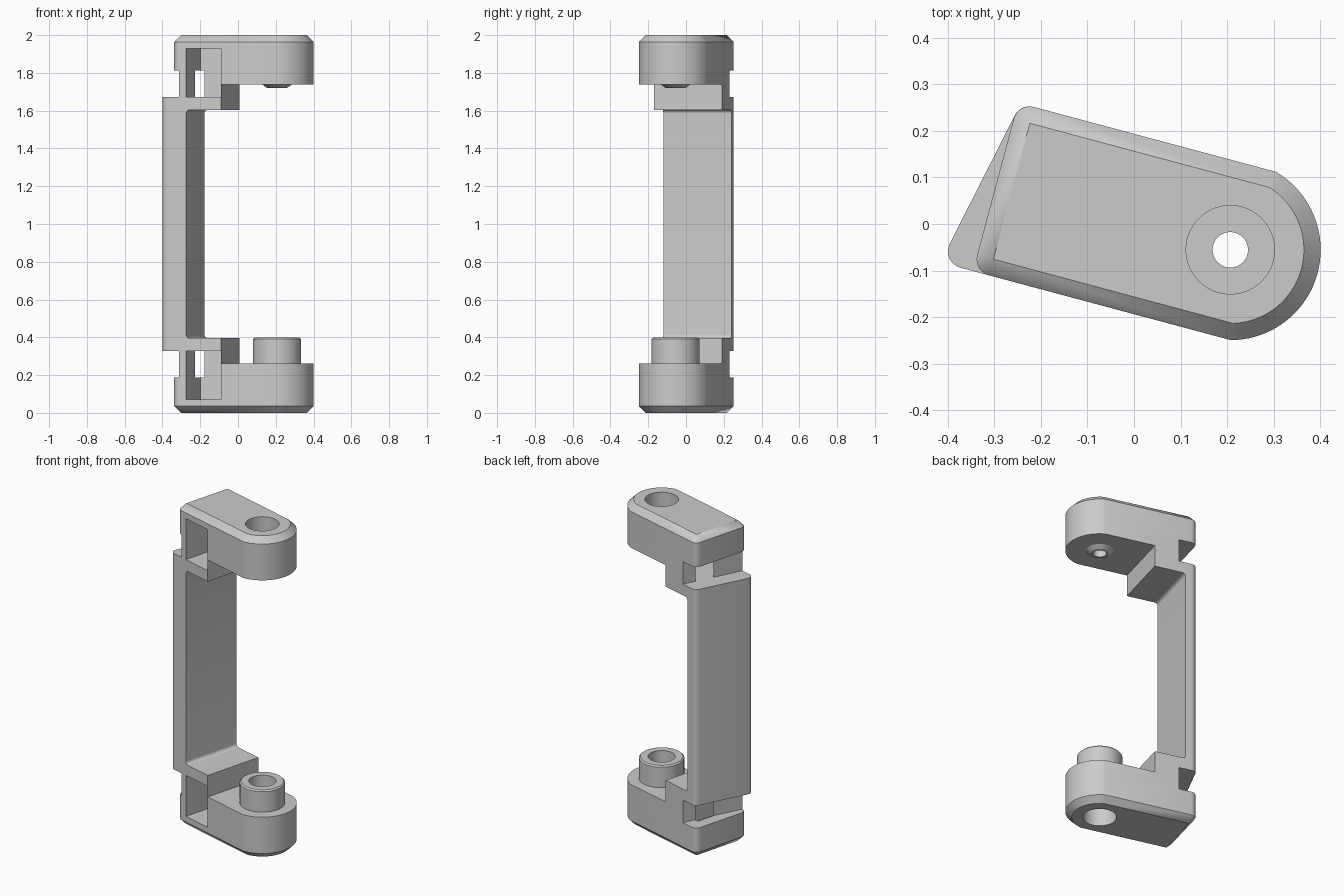
import bpy, bmesh, math
from mathutils import Matrix, Vector

if "Cube" in bpy.data.objects:
    bpy.data.objects.remove(bpy.data.objects["Cube"], do_unlink=True)

grey = bpy.data.materials.new("plain grey")
grey.use_nodes = True
GREY = (0.6, 0.6, 0.6, 1)
grey.diffuse_color = GREY
grey.node_tree.nodes["Principled BSDF"].inputs["Base Color"].default_value = GREY

TURN = Matrix.Rotation(math.radians(-15), 4, "Z")   # whole part is turned about z
HALF = 0.187        # half width of the arms
CHAMFER = 0.036
PIVOT = 0.214       # pivot position along the arm
END_IN = -0.235     # inner face of the end walls
STEP = -0.043       # face where the arm body begins
WEB = 0.108         # front face of the web
SLANT = 0.21        # lean of the grip's outer face
GRIP_Z = 0.327


def arc(cx, cy, r, start, end, n):
    return [(cx + r * math.cos(math.radians(start + (end - start) * i / n)),
             cy + r * math.sin(math.radians(start + (end - start) * i / n)))
            for i in range(n + 1)]


def rounded(corners, n=8):
    """Round a polygon given as (x, y, radius) corners."""
    out = []
    for i, (x, y, r) in enumerate(corners):
        p = Vector((x, y))
        if r == 0:
            out.append((x, y))
            continue
        a = (Vector(corners[i - 1][:2]) - p).normalized()
        b = (Vector(corners[(i + 1) % len(corners)][:2]) - p).normalized()
        half = a.angle(b) / 2
        centre = p + (a + b).normalized() * r / math.sin(half)
        s = p + a * r / math.tan(half) - centre
        e = p + b * r / math.tan(half) - centre
        sweep = s.angle(e)
        for k in range(n + 1):
            t = k / n
            q = (s * math.sin((1 - t) * sweep) + e * math.sin(t * sweep)) / math.sin(sweep)
            out.append(tuple(centre + q))
    return out


def loft(name, loops, flip=False, closed=False):
    """Skin matching loops of 3D points, capped, or joined end to end."""
    bm = bmesh.new()
    rings = [[bm.verts.new(TURN @ Vector((u, v, 2 - z if flip else z)))
              for u, v, z in loop] for loop in loops]
    pairs = list(zip(rings, rings[1:]))
    if closed:
        pairs.append((rings[-1], rings[0]))
    else:
        bm.faces.new(rings[0])
        bm.faces.new(rings[-1])
    for a, b in pairs:
        for i in range(len(a)):
            j = (i + 1) % len(a)
            bm.faces.new((a[i], a[j], b[j], b[i]))
    bmesh.ops.remove_doubles(bm, verts=bm.verts, dist=1e-5)
    bmesh.ops.recalc_face_normals(bm, faces=bm.faces)
    mesh = bpy.data.meshes.new(name)
    bm.to_mesh(mesh)
    bm.free()
    mesh.materials.append(grey)
    obj = bpy.data.objects.new(name, mesh)
    bpy.context.collection.objects.link(obj)
    return obj


def prism(name, outline, z0, z1, flip=False):
    return loft(name, [[(u, v, z) for u, v in outline] for z in (z0, z1)], flip)


def box(u0, u1, v0, v1):
    return [(u0, v0), (u1, v0), (u1, v1), (u0, v1)]


def circle(r, n=64):
    return arc(PIVOT, 0, r, 0, 360, n)[:-1]


def lathe(name, profile, flip):
    return loft(name, [[(u, v, z) for u, v in circle(r)] for r, z in profile], flip, closed=True)


def activate(obj):
    bpy.ops.object.select_all(action="DESELECT")
    obj.select_set(True)
    bpy.context.view_layer.objects.active = obj


def cut(obj, cutters):
    activate(obj)
    for c in cutters:
        c.hide_render = True
        mod = obj.modifiers.new("cut", "BOOLEAN")
        mod.operation, mod.solver, mod.object = "DIFFERENCE", "EXACT", c
        bpy.ops.object.modifier_apply(modifier=mod.name)
        bpy.data.objects.remove(c, do_unlink=True)


def smooth(obj):
    activate(obj)
    bpy.ops.object.shade_smooth_by_angle(angle=math.radians(25))


def arm_outline(inset):
    h, r, c = HALF - inset, 0.194 - inset, CHAMFER - inset
    a = math.degrees(math.asin(h / r))
    u, v = -0.308 + CHAMFER, HALF - CHAMFER
    return (arc(PIVOT, 0, r, -a, a, 40) + arc(u, v, c, 90, 180, 8)
            + arc(u, -v, c, 180, 270, 8))


def arm(name, flip, bore, wide_depth):
    # Chamfered slab with a round nose
    obj = loft(name, [[(u, v, z) for u, v in arm_outline(inset)]
                      for inset, z in ((CHAMFER, 0), (0, CHAMFER), (0, GRIP_Z))], flip)
    gap = [(-1, -1), (-0.203 - SLANT * 1.147, -1), (-0.203 + SLANT * 0.853, 1), (-1, 1)]
    cut(obj, [
        prism("pocket_cutter", box(END_IN, STEP, -1, WEB), 0.072, 1, flip),
        prism("gap_cutter", gap, 0.187, 1, flip),
        prism("body_cutter", box(STEP, 1, -1, 1), 0.262, 1, flip),
        prism("wide_bore_cutter", circle(0.095), -0.1, wide_depth, flip),
        prism("bore_cutter", circle(bore), -0.1, 1, flip),
    ])
    smooth(obj)


# Lower and upper arms
arm("lower_arm", False, 0.077, 0.2)
arm("upper_arm", True, 0.038, 0.21)

# Hollow post on the lower arm, and small tapered nub under the upper arm
smooth(lathe("hinge_post", [(0.077, 0.262), (0.128, 0.262), (0.128, 0.39),
                            (0.12, 0.398), (0.077, 0.398)], False))
smooth(lathe("hinge_nub", [(0.038, 0.262), (0.078, 0.262), (0.052, 0.28),
                           (0.038, 0.28)], True))

# Grip: slanted outer wall with a flange at each end
shape = rounded([(-0.341 - SLANT * HALF, -HALF, 0.036), (STEP, -HALF, 0),
                 (STEP, HALF, 0), (-0.341 + SLANT * HALF, HALF, 0.036)])
grip = prism("grip", shape, GRIP_Z, 2 - GRIP_Z)
z0 = 0.396
window = rounded([(END_IN, z0, 0.02), (1, z0, 0), (1, 2 - z0, 0), (END_IN, 2 - z0, 0.02)])
cut(grip, [loft("window_cutter", [[(u, v, z) for u, z in window] for v in (-1, 1)])])
smooth(grip)
